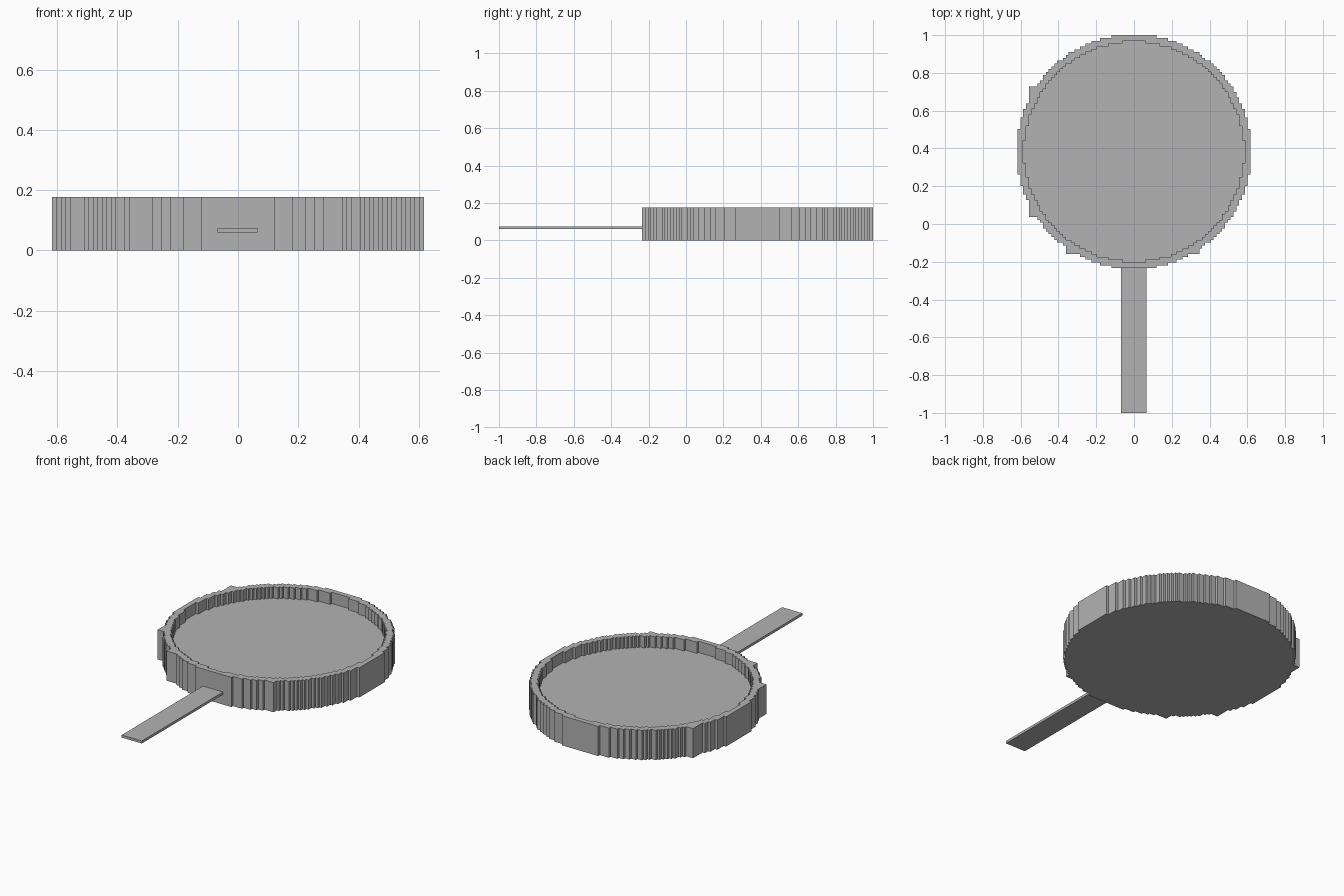
import bpy
import bmesh
from math import hypot, radians

cube = bpy.data.objects.get("Cube")
if cube:
    bpy.data.objects.remove(cube, do_unlink=True)

CELL = 0.01505          # width of one square step
HALF = 41               # steps from the centre to the rim
CENTRE_Y = 0.383
RIM_Z, FLOOR_Z = 0.177, 0.11

grey = bpy.data.materials.new("plain grey")
grey.use_nodes = True
colour = (0.45, 0.45, 0.45, 1)
grey.diffuse_color = colour
grey.node_tree.nodes["Principled BSDF"].inputs["Base Color"].default_value = colour


def finish(name, bm):
    bmesh.ops.recalc_face_normals(bm, faces=bm.faces[:])
    mesh = bpy.data.meshes.new(name)
    bm.to_mesh(mesh)
    bm.free()
    mesh.materials.append(grey)
    obj = bpy.data.objects.new(name, mesh)
    bpy.context.collection.objects.link(obj)
    return obj


def stepped_slab(name, inside, height):
    """Extrude every grid square whose centre passes the test."""
    bm = bmesh.new()
    corners = {}

    def corner(i, j):
        if (i, j) not in corners:
            corners[i, j] = bm.verts.new((i * CELL, j * CELL + CENTRE_Y, 0))
        return corners[i, j]

    for i in range(-HALF, HALF):
        for j in range(-HALF, HALF):
            if inside((i + 0.5) * CELL, (j + 0.5) * CELL):
                bm.faces.new([corner(i, j), corner(i + 1, j),
                              corner(i + 1, j + 1), corner(i, j + 1)])
    top = bmesh.ops.extrude_face_region(bm, geom=bm.faces[:], use_keep_orig=True)["geom"]
    for v in top:
        if isinstance(v, bmesh.types.BMVert):
            v.co.z = height
    return finish(name, bm)


# Corners where the outline juts past the stepped circle
JUTS = [(-0.55, 0.35), (-0.55, -0.35), (-0.36, -0.54), (0.34, -0.54)]


def in_outline(x, y):
    if hypot(x, y) < 0.62:
        return True
    return any(0 < x / cx < 1 and 0 < y / cy < 1 for cx, cy in JUTS)


def in_floor(x, y):
    return hypot(x, y) < 0.582


# Pan body: raised wall around a thick floor
stepped_slab("pan_wall", lambda x, y: in_outline(x, y) and not in_floor(x, y), RIM_Z)
stepped_slab("pan_floor", in_floor, FLOOR_Z)

# Flat handle running forward from the wall
bm = bmesh.new()
bmesh.ops.create_cube(bm, size=1)
for v in bm.verts:
    v.co.x = 0.065 if v.co.x > 0 else -0.068
    v.co.y = -0.22 if v.co.y > 0 else -1
    v.co.z = 0.075 if v.co.z > 0 else 0.06
finish("handle", bm)
